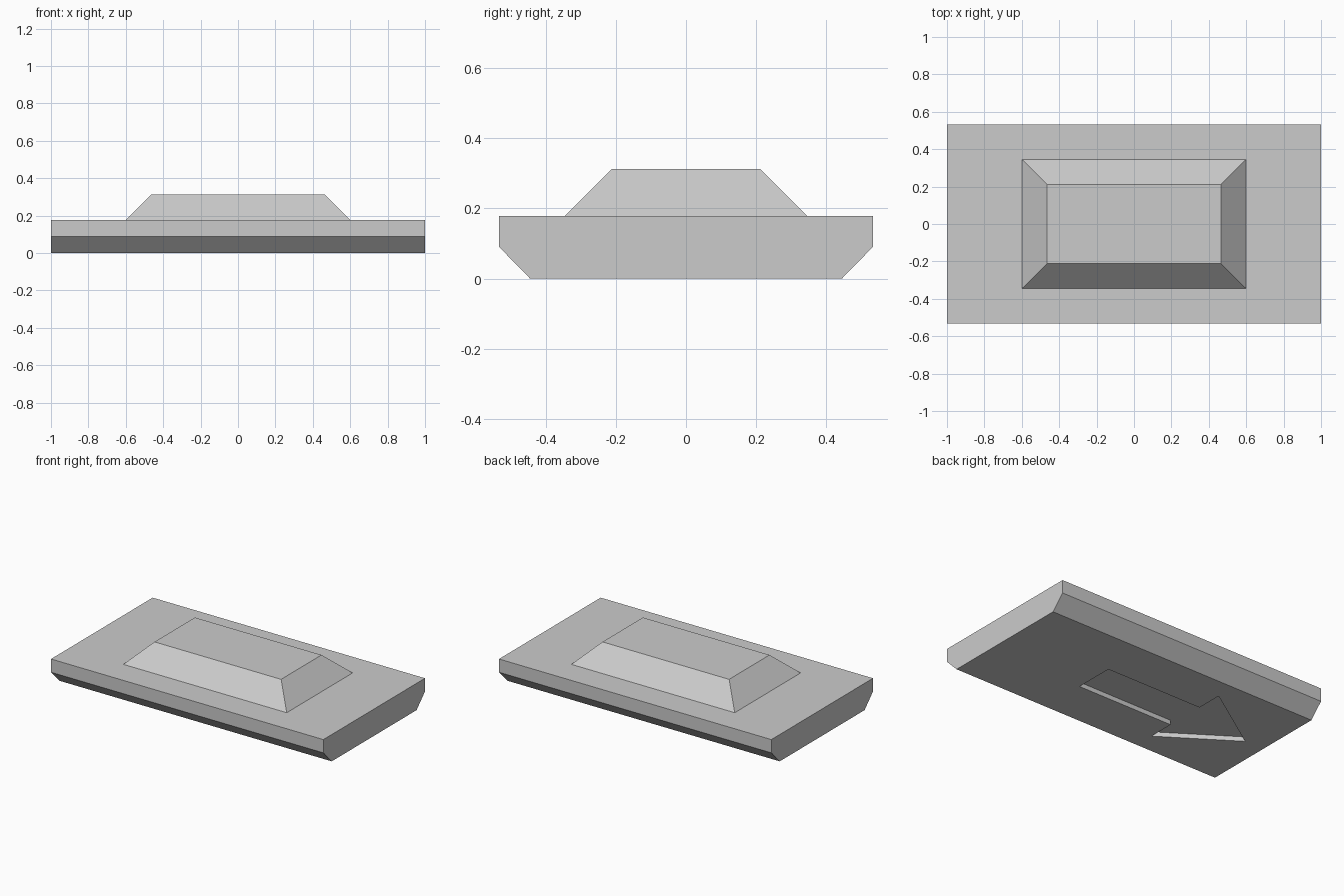
import bpy, bmesh
from mathutils import Vector

if "Cube" in bpy.data.objects:
    bpy.data.objects.remove(bpy.data.objects["Cube"])

grey = bpy.data.materials.new("light grey")
grey.use_nodes = True
colour = (0.6, 0.6, 0.6, 1)
grey.diffuse_color = colour
grey.node_tree.nodes["Principled BSDF"].inputs["Base Color"].default_value = colour


def prism(name, outline, direction):
    """Sweep a flat outline along a direction into a closed solid."""
    bm = bmesh.new()
    base = bm.faces.new([bm.verts.new(p) for p in outline])
    swept = bmesh.ops.extrude_face_region(bm, geom=[base], use_keep_orig=True)
    moved = [v for v in swept["geom"] if isinstance(v, bmesh.types.BMVert)]
    bmesh.ops.translate(bm, verts=moved, vec=Vector(direction))
    bmesh.ops.recalc_face_normals(bm, faces=bm.faces)
    return finish(name, bm)


def finish(name, bm):
    mesh = bpy.data.meshes.new(name)
    bm.to_mesh(mesh)
    bm.free()
    mesh.materials.append(grey)
    obj = bpy.data.objects.new(name, mesh)
    bpy.context.collection.objects.link(obj)
    return obj


# Base slab, chamfered along the two long lower edges
half = [(0.445, 0), (0.533, 0.09), (0.533, 0.178)]
profile = half + [(-y, z) for y, z in reversed(half)]
slab = prism("base_slab", [(-1, y, z) for y, z in profile], (2, 0, 0))

# Shallow arrow recess in the underside, pointing to -x
side = [(0.31, 0.133), (-0.395, 0.133), (-0.395, 0.31)]
arrow = side + [(-0.86, 0)] + [(x, -y) for x, y in reversed(side)]
cutter = prism("arrow_cutter", [(x, y, -0.05) for x, y in arrow], (0, 0, 0.08))
cutter.hide_render = True
cut = slab.modifiers.new("arrow_recess", "BOOLEAN")
cut.operation = "DIFFERENCE"
cut.solver = "EXACT"
cut.object = cutter
bpy.context.view_layer.objects.active = slab
bpy.ops.object.modifier_apply(modifier=cut.name)
bpy.data.objects.remove(cutter)

# Raised plateau with sloping sides, open underneath where it meets the slab
bm = bmesh.new()
bmesh.ops.create_cube(bm, size=2)
for v in bm.verts:
    top = v.co.z > 0
    hx, hy, z = (0.465, 0.212, 0.312) if top else (0.6, 0.346, 0.178)
    v.co = (v.co.x * hx, v.co.y * hy, z)
bm.normal_update()
under = [f for f in bm.faces if f.normal.z < -0.9]
bmesh.ops.delete(bm, geom=under, context="FACES_ONLY")
finish("raised_plateau", bm)
